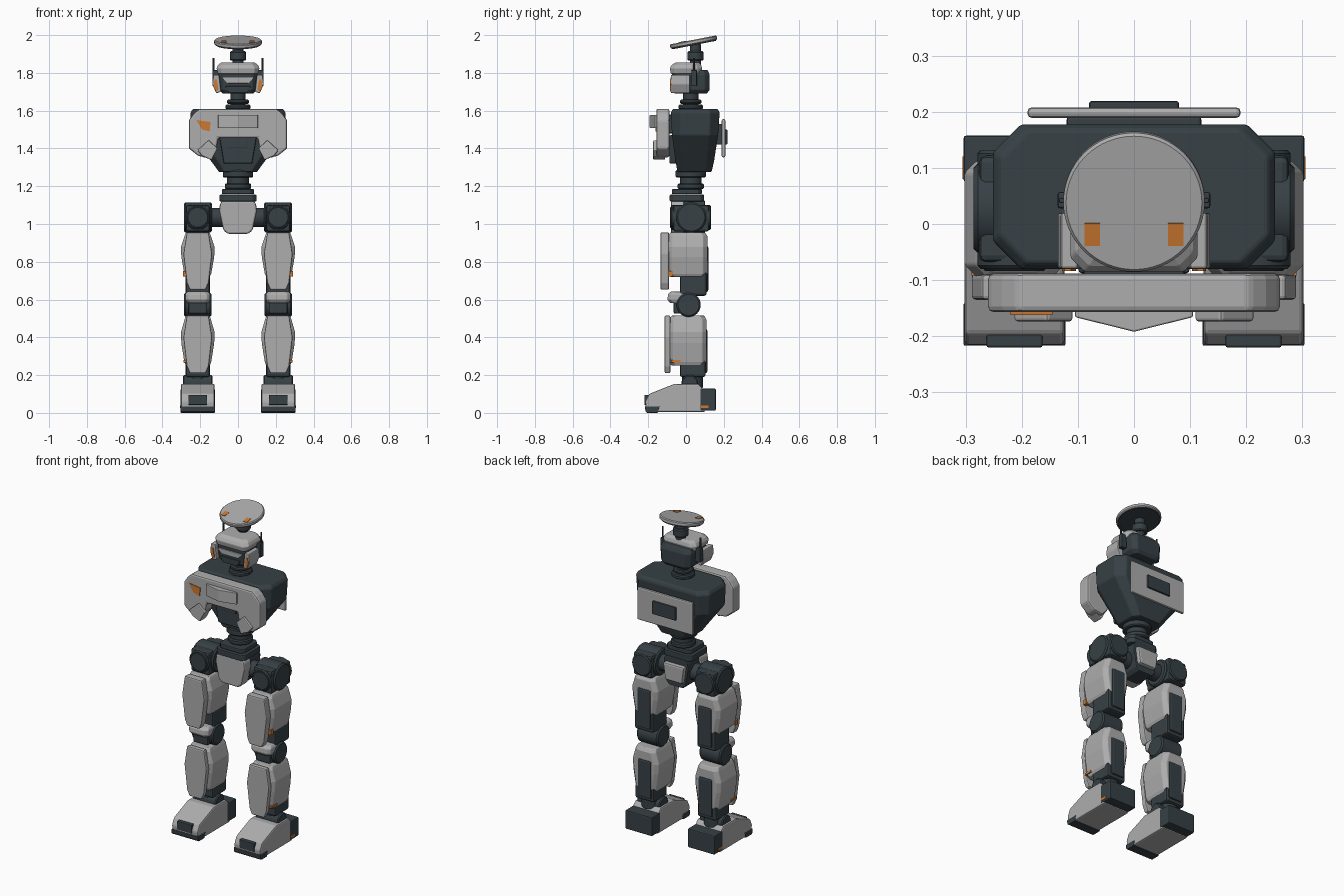
import bpy, bmesh, math
from mathutils import Vector


def material(name, rgb):
    m = bpy.data.materials.new(name)
    m.diffuse_color = (*rgb, 1)
    return m


LIGHT = material("light_grey", (0.42, 0.42, 0.42))
DARK = material("dark_slate", (0.038, 0.052, 0.060))
ORANGE = material("orange", (0.62, 0.19, 0.03))
round_parts = []


def loft(name, rings, mat, bevel=0.0, mirror=False):
    """Skin a list of equal-length closed rings and cap both ends."""
    bm = bmesh.new()
    vs = [[bm.verts.new(p) for p in ring] for ring in rings]
    n = len(vs[0])
    for a, b in zip(vs, vs[1:]):
        for i in range(n):
            bm.faces.new((a[i], a[(i + 1) % n], b[(i + 1) % n], b[i]))
    bm.faces.new(vs[0])
    bm.faces.new(vs[-1])
    bmesh.ops.recalc_face_normals(bm, faces=bm.faces)
    mesh = bpy.data.meshes.new(name)
    bm.to_mesh(mesh)
    bm.free()
    mesh.materials.append(mat)
    ob = bpy.data.objects.new(name, mesh)
    bpy.context.collection.objects.link(ob)
    if bevel:
        m = ob.modifiers.new("bevel", "BEVEL")
        m.width, m.segments, m.limit_method = bevel, 2, "ANGLE"
    if mirror:
        ob.modifiers.new("mirror", "MIRROR")
    return ob


def along(axis, p, t):
    a, b = p
    return {"x": (t, a, b), "y": (a, t, b), "z": (a, b, t)}[axis]


def prism(name, axis, pts, lo, hi, mat, bevel=0.006, mirror=False):
    return loft(name, [[along(axis, p, t) for p in pts] for t in (lo, hi)], mat, bevel, mirror)


def box(name, x, y, z, mat, bevel=0.006, mirror=False):
    pts = [(x[0], y[0]), (x[1], y[0]), (x[1], y[1]), (x[0], y[1])]
    return prism(name, "z", pts, z[0], z[1], mat, bevel, mirror)


def cyl(name, axis, centre, r, lo, hi, mat, chamfer=0.006, mirror=False, n=40):
    rings = []
    for t, q in ((lo, r - chamfer), (lo + chamfer, r), (hi - chamfer, r), (hi, r - chamfer)):
        rings.append([along(axis, (centre[0] + q * math.cos(k * math.tau / n),
                                   centre[1] + q * math.sin(k * math.tau / n)), t) for k in range(n)])
    ob = loft(name, rings, mat, 0, mirror)
    round_parts.append(ob)
    return ob


def octagon(z, cx, hx, y0, y1, c):
    return [(cx - hx + c, y0, z), (cx + hx - c, y0, z), (cx + hx, y0 + c, z), (cx + hx, y1 - c, z),
            (cx + hx - c, y1, z), (cx - hx + c, y1, z), (cx - hx, y1 - c, z), (cx - hx, y0 + c, z)]


def symmetric(half):
    """Complete a right-half outline with its left half."""
    return half + [(-x, z) for x, z in reversed(half)]


# Tilted head dish with underside and marker pads
dish = [cyl("head_dish", "z", (0, 0), 0.126, -0.012, 0.012, LIGHT, 0.005, n=64),
        cyl("dish_underside", "z", (0, 0), 0.119, -0.016, -0.011, DARK, 0.002, n=64),
        box("dish_marker", (0.061, 0.088), (-0.078, -0.037), (0.011, 0.0145), ORANGE, 0, True)]
for ob in dish:
    ob.location = (0, 0.04, 1.963)
    ob.rotation_euler.x = math.radians(11)
cyl("dish_post", "z", (0, 0.05), 0.03, 1.84, 1.955, DARK)
cyl("dish_collar", "z", (0, 0.05), 0.043, 1.865, 1.915, DARK)

# Head
loft("head_core", [octagon(1.69, 0, 0.08, -0.06, 0.11, 0.02), octagon(1.71, 0, 0.10, -0.072, 0.125, 0.025),
                   octagon(1.79, 0, 0.105, -0.075, 0.125, 0.025), octagon(1.815, 0, 0.095, -0.06, 0.115, 0.025)],
     DARK, 0.004)
loft("helmet_cap", [octagon(1.795, 0, 0.105, -0.08, 0.08, 0.02), octagon(1.825, 0, 0.114, -0.086, 0.085, 0.025),
                    octagon(1.842, 0, 0.105, -0.075, 0.08, 0.025), octagon(1.855, 0, 0.088, -0.055, 0.07, 0.02)],
     LIGHT, 0.004)
prism("cheek_guard", "y", [(0.09, 1.70), (0.115, 1.692), (0.136, 1.74), (0.13, 1.79), (0.10, 1.79)],
      -0.08, 0.02, LIGHT, 0.005, True)
prism("cheek_marker", "y", [(0.103, 1.71), (0.117, 1.702), (0.128, 1.735), (0.124, 1.765), (0.112, 1.765)],
      -0.084, -0.079, ORANGE, 0, True)
prism("brow_bar", "y", symmetric([(0.055, 1.745), (0.08, 1.768), (0.08, 1.776)]), -0.081, -0.07, LIGHT, 0.002)
prism("chin_plate", "y", symmetric([(0.05, 1.695), (0.068, 1.73)]), -0.080, -0.06, DARK, 0.003)
box("ear_mount", (0.10, 0.136), (0.028, 0.057), (1.73, 1.815), DARK, 0.004, True)
cyl("antenna", "z", (0.129, 0.042), 0.005, 1.80, 1.88, DARK, 0.001, True, 12)

# Neck
cyl("neck_post", "z", (0, 0.025), 0.04, 1.60, 1.70, DARK)
cyl("neck_ring_lower", "z", (0, 0.025), 0.066, 1.607, 1.632, DARK)
cyl("neck_ring_upper", "z", (0, 0.025), 0.058, 1.636, 1.658, DARK)

# Torso
loft("torso", [octagon(1.275, 0, 0.10, -0.045, 0.135, 0.03), octagon(1.33, 0, 0.14, -0.055, 0.148, 0.035),
               octagon(1.47, 0, 0.245, -0.074, 0.17, 0.045), octagon(1.59, 0, 0.252, -0.08, 0.178, 0.05),
               octagon(1.61, 0, 0.238, -0.07, 0.168, 0.05)], DARK, 0.006)
prism("belly_block", "y", symmetric([(0.075, 1.32), (0.10, 1.47)]), -0.088, 0.02, DARK)
box("belly_panel", (-0.05, 0.05), (-0.094, -0.08), (1.405, 1.442), DARK, 0.002)
prism("chest_armor", "y",
      symmetric([(0.105, 1.455), (0.115, 1.39), (0.15, 1.352), (0.21, 1.36), (0.26, 1.40),
                 (0.26, 1.55), (0.235, 1.585), (0.205, 1.61)]), -0.157, -0.088, LIGHT, 0.010)
box("chest_mount", (-0.09, 0.09), (-0.10, -0.06), (1.48, 1.58), DARK)
prism("chest_pod", "y", [(0.108, 1.40), (0.155, 1.445), (0.215, 1.39), (0.19, 1.36), (0.14, 1.338)],
      -0.174, -0.11, LIGHT, 0.006, True)
prism("chest_centre_plate", "z", [(-0.105, -0.15), (-0.105, -0.166), (0, -0.192), (0.105, -0.166), (0.105, -0.15)],
      1.507, 1.578, LIGHT, 0.003)
prism("chest_marker", "y", [(-0.22, 1.55), (-0.145, 1.54), (-0.15, 1.49), (-0.19, 1.50)], -0.162, -0.156, ORANGE, 0)

# Back plate
box("back_plate", (-0.19, 0.19), (0.189, 0.208), (1.353, 1.555), LIGHT, 0.008)
box("back_plate_mount", (-0.12, 0.12), (0.12, 0.192), (1.42, 1.53), DARK)
box("back_panel", (-0.08, 0.08), (0.204, 0.219), (1.42, 1.50), DARK, 0.004)

# Waist
cyl("waist_upper", "z", (0, 0.025), 0.08, 1.245, 1.285, DARK)
cyl("waist_post", "z", (0, 0.025), 0.058, 1.16, 1.26, DARK)
cyl("waist_ring", "z", (0, 0.025), 0.07, 1.185, 1.215, DARK)
for k, (h, z0, z1) in enumerate(((0.085, 1.158, 1.185), (0.098, 1.12, 1.155))):
    loft("waist_base_%d" % k, [octagon(z, 0, h, 0.005 - h * 0.93, 0.005 + h * 0.93, 0.02) for z in (z0, z1)],
         DARK, 0.005)

# Pelvis
shape = symmetric([(0.055, 0.948), (0.078, 0.968), (0.10, 1.07), (0.095, 1.11), (0.08, 1.125)])
prism("pelvis_front", "y", shape, -0.08, -0.01, LIGHT, 0.010)
prism("pelvis_core", "y", [(x * 0.85, z) for x, z in shape], -0.03, 0.10, DARK)
prism("pelvis_back", "y", symmetric([(0.058, 0.985), (0.072, 1.09)]), 0.08, 0.125, LIGHT, 0.010)

# Hips: crossed drums on a short axle
LX = 0.213
cyl("hip_axle", "x", (0.025, 1.035), 0.05, 0.05, 0.16, DARK, mirror=True)
cyl("hip_side_drum", "x", (0.028, 1.035), 0.080, 0.138, 0.286, DARK, 0.008, True)
cyl("hip_front_drum", "y", (LX, 1.035), 0.066, -0.08, 0.132, DARK, 0.006, True)
cyl("hip_front_cap", "y", (LX, 1.035), 0.055, -0.084, -0.07, DARK, 0.003, True)
box("hip_block", (0.15, 0.276), (-0.068, 0.122), (0.96, 1.10), DARK, 0.012, True)


def leg_segment(part, top, shell_bottom, core_bottom, plate_bottom, y_front, y_back, y_plate):
    """Armoured limb: dark core, tapered side shell and long front plate."""
    h = top - shell_bottom
    loft(part + "_shell", [octagon(top - f * h, LX, hx, y_front + inset, y_back - inset, 0.022)
                           for f, hx, inset in ((0, 0.062, 0.012), (0.08, 0.07, 0), (0.33, 0.089, 0),
                                                (0.55, 0.087, 0), (0.93, 0.071, 0), (1, 0.063, 0.012))],
         LIGHT, 0.004, True)
    box(part + "_core", (LX - 0.064, LX + 0.064), (-0.033, y_back - 0.004), (core_bottom, shell_bottom + 0.03),
        DARK, 0.012, True)
    box(part + "_rear_core", (LX - 0.052, LX + 0.042), (0.03, y_back + 0.005),
        (core_bottom + 0.02, top - 0.07), DARK, 0.01, True)
    H = top - plate_bottom
    pts = [(LX + x, plate_bottom + f * H) for x, f in
           ((-0.042, 0), (0.042, 0), (0.058, 0.12), (0.076, 0.62), (0.058, 1), (-0.058, 1), (-0.076, 0.62), (-0.058, 0.12))]
    prism(part + "_front_plate", "y", pts, y_plate, y_front + 0.005, LIGHT, 0.007, True)


# Legs
leg_segment("thigh", 0.955, 0.72, 0.62, 0.652, -0.095, 0.113, -0.135)
leg_segment("shin", 0.515, 0.25, 0.19, 0.21, -0.088, 0.108, -0.113)
box("thigh_marker", (0.268, 0.290), (-0.092, -0.07), (0.722, 0.752), ORANGE, 0, True)
box("shin_marker", (0.268, 0.289), (-0.08, -0.03), (0.266, 0.279), ORANGE, 0, True)
cyl("knee_drum", "x", (0.014, 0.572), 0.064, 0.141, 0.286, DARK, 0.008, True)
box("knee_front", (LX - 0.05, LX + 0.05), (-0.065, 0), (0.525, 0.60), DARK, 0.008, True)
loft("knee_cap", [octagon(z, LX, hx, y0, 0.0, 0.018) for z, hx, y0 in
                  ((0.582, 0.058, -0.085), (0.60, 0.066, -0.098), (0.628, 0.066, -0.095), (0.642, 0.056, -0.08))],
     LIGHT, 0.004, True)

# Ankles and feet
cyl("ankle_post", "z", (LX, 0.035), 0.055, 0.13, 0.22, DARK, mirror=True)
cyl("ankle_drum", "x", (0.02, 0.155), 0.045, LX - 0.078, LX + 0.078, DARK, mirror=True)
prism("foot", "x", [(-0.212, 0.004), (-0.216, 0.06), (-0.196, 0.10), (-0.06, 0.154), (0.065, 0.154),
                    (0.088, 0.13), (0.10, 0.004)], LX - 0.089, LX + 0.089, LIGHT, 0.008, True)
box("heel", (LX - 0.091, LX + 0.091), (0.074, 0.158), (0.012, 0.128), DARK, 0.006, True)
prism("toe_bumper", "x", [(-0.215, 0.008), (-0.217, 0.034), (-0.14, 0.034), (-0.15, 0.0), (-0.205, 0.0)],
      LX - 0.091, LX + 0.091, DARK, 0.003, True)
box("toe_panel", (LX - 0.05, LX + 0.05), (-0.22, -0.19), (0.042, 0.095), DARK, 0.004, True)
box("heel_marker", (0.29, 0.306), (0.08, 0.12), (0.025, 0.04), ORANGE, 0, True)

# Smooth the round parts, keeping their rims crisp
bpy.ops.object.select_all(action="DESELECT")
for ob in round_parts:
    ob.select_set(True)
bpy.context.view_layer.objects.active = round_parts[0]
bpy.ops.object.shade_smooth_by_angle(angle=math.radians(30))
